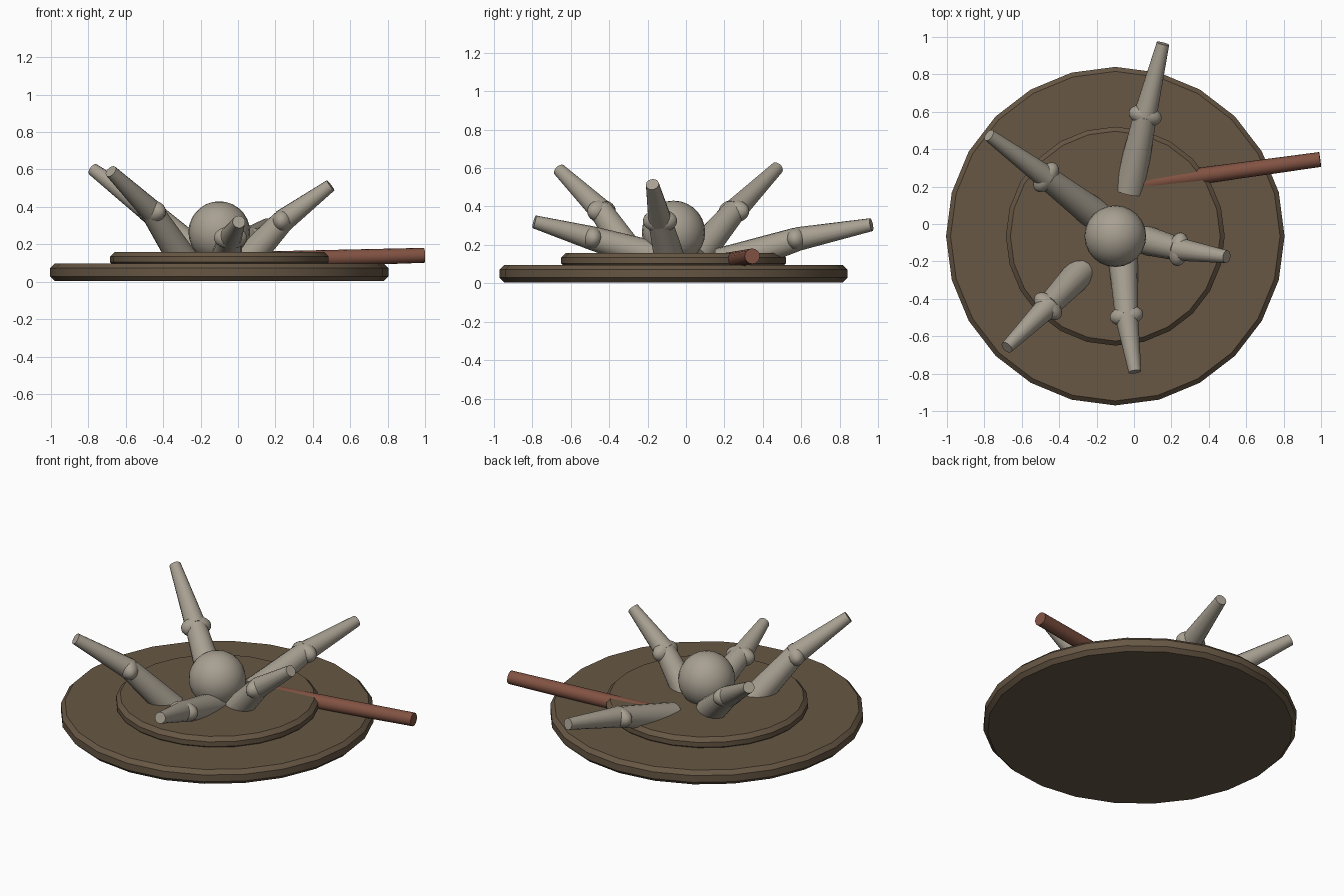
import bpy, bmesh, math
from mathutils import Vector, Matrix

cube = bpy.data.objects.get("Cube")
if cube:
    bpy.data.objects.remove(cube, do_unlink=True)


def material(name, rgb):
    m = bpy.data.materials.new(name)
    m.use_nodes = True
    m.diffuse_color = (*rgb, 1)
    m.node_tree.nodes["Principled BSDF"].inputs["Base Color"].default_value = (*rgb, 1)
    return m


BROWN = material("brown_wood", (0.135, 0.095, 0.058))
STONE = material("pale_grey", (0.39, 0.35, 0.285))
RUST = material("rust_red", (0.22, 0.085, 0.055))


def finish(name, bm, mat, angle=40):
    bmesh.ops.recalc_face_normals(bm, faces=bm.faces)
    mesh = bpy.data.meshes.new(name)
    bm.to_mesh(mesh)
    bm.free()
    mesh.materials.append(mat)
    ob = bpy.data.objects.new(name, mesh)
    bpy.context.collection.objects.link(ob)
    bpy.ops.object.select_all(action="DESELECT")
    ob.select_set(True)
    bpy.context.view_layer.objects.active = ob
    bpy.ops.object.shade_smooth_by_angle(angle=math.radians(angle))
    return ob


def disc(name, radius, z0, z1, bevel):
    bm = bmesh.new()
    bmesh.ops.create_cone(bm, cap_ends=True, segments=24, radius1=radius, radius2=radius,
                          depth=z1 - z0,
                          matrix=Matrix.Translation((-0.1, -0.065, (z0 + z1) / 2)))
    rims = [e for e in bm.edges if abs(e.verts[0].co.z - e.verts[1].co.z) < 1e-5]
    bmesh.ops.bevel(bm, geom=rims, offset=bevel, segments=1, affect="EDGES")
    finish(name, bm, BROWN)


def taper(name, a, b, ra, rb, mat, sides=16):
    a, b = Vector(a), Vector(b)
    turn = (b - a).to_track_quat("Z", "Y").to_matrix().to_4x4()
    bm = bmesh.new()
    bmesh.ops.create_cone(bm, cap_ends=True, segments=sides, radius1=ra, radius2=rb,
                          depth=(b - a).length,
                          matrix=Matrix.Translation((a + b) / 2) @ turn)
    finish(name, bm, mat)


def ball(name, centre, radii, heading=0):
    bm = bmesh.new()
    place = (Matrix.Translation(centre) @ Matrix.Rotation(heading, 4, "Z")
             @ Matrix.Diagonal((*radii, 1)))
    bmesh.ops.create_uvsphere(bm, u_segments=24, v_segments=14, radius=1, matrix=place)
    finish(name, bm, STONE)


# Stepped round base
disc("lower_disc", 0.905, 0.005, 0.096, 0.024)
disc("upper_disc", 0.585, 0.08, 0.158, 0.024)

# Central ball
ball("centre_ball", (-0.1, -0.065, 0.265), (0.165, 0.165, 0.165))

# Jointed limbs: root, joint, tip
limbs = {
    "back_right": ((-0.2, 0.045, 0.13), (-0.47, 0.25, 0.375), (-0.775, 0.475, 0.6)),
    "back": ((-0.025, 0.18, 0.1), (0.06, 0.58, 0.23), (0.155, 0.965, 0.305)),
    "front_right": ((-0.26, -0.23, 0.065), (-0.46, -0.44, 0.375), (-0.68, -0.66, 0.59)),
    "front": ((-0.065, -0.08, 0.115), (-0.04, -0.49, 0.235), (0.005, -0.79, 0.32)),
    "left": ((0.0, -0.07, 0.065), (0.24, -0.135, 0.325), (0.495, -0.175, 0.515)),
}
for name, (root, joint, tip) in limbs.items():
    taper(name + "_upper_limb", root, joint, 0.085, 0.062, STONE)
    taper(name + "_lower_limb", joint, tip, 0.062, 0.034, STONE)
    heading = math.atan2(tip[1] - joint[1], tip[0] - joint[0])
    ball(name + "_joint", joint, (0.055, 0.09, 0.06), heading)

# Slanted rod lying in the upper disc
taper("rod", (0.05, 0.215, 0.114), (0.995, 0.345, 0.141), 0.046, 0.04, RUST)
